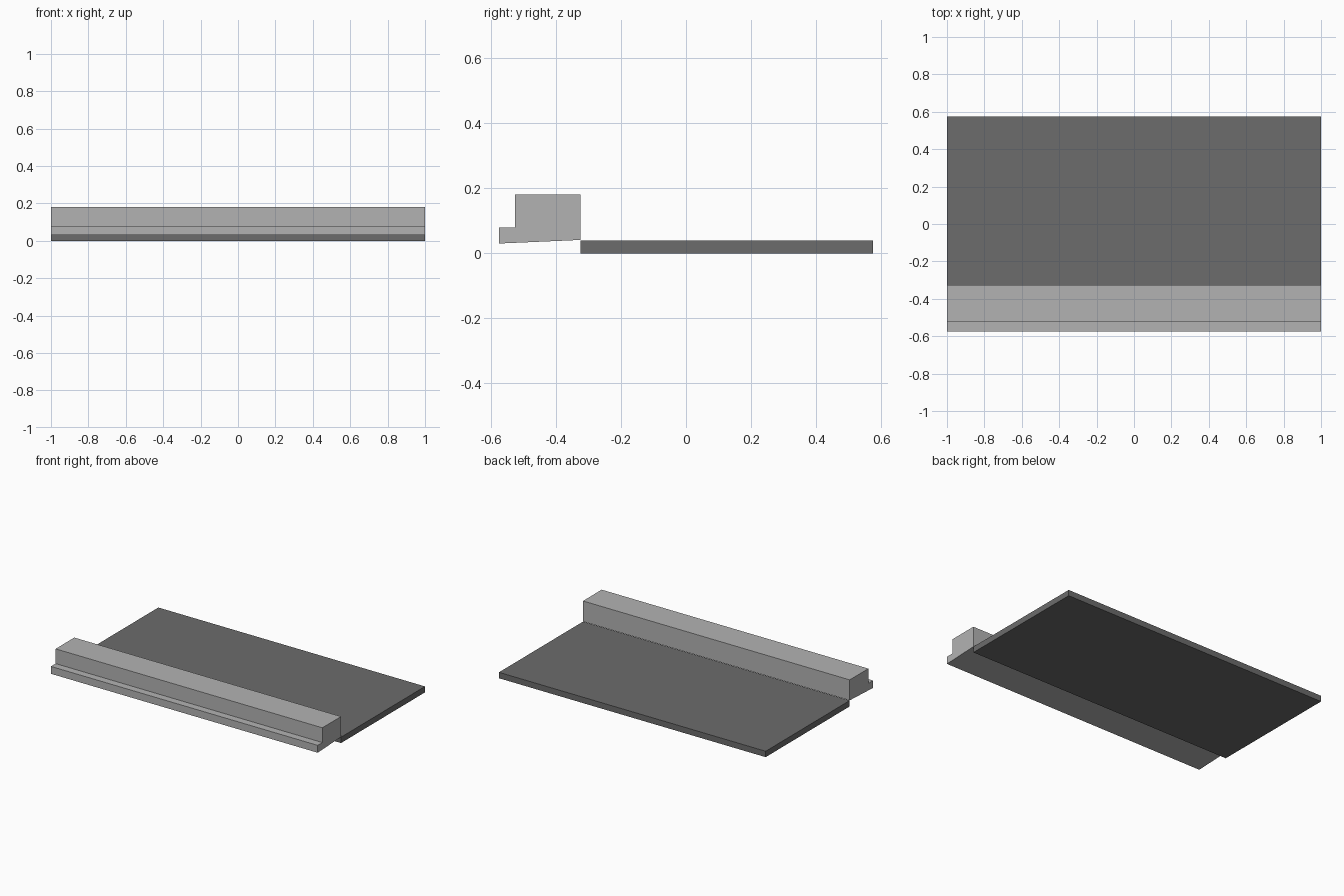
import bpy, bmesh

if "Cube" in bpy.data.objects:
    bpy.data.objects.remove(bpy.data.objects["Cube"])


def material(name, grey):
    m = bpy.data.materials.new(name)
    m.diffuse_color = (grey, grey, grey, 1.0)
    m.use_nodes = True
    m.node_tree.nodes["Principled BSDF"].inputs["Base Color"].default_value = m.diffuse_color
    return m


def extrude_along_x(name, profile, mat, half=1.0):
    """Sweep a closed (y, z) profile along x."""
    bm = bmesh.new()
    face = bm.faces.new([bm.verts.new((-half, y, z)) for y, z in profile])
    ext = bmesh.ops.extrude_face_region(bm, geom=[face])
    verts = [g for g in ext["geom"] if isinstance(g, bmesh.types.BMVert)]
    bmesh.ops.translate(bm, verts=verts, vec=(2 * half, 0, 0))
    bmesh.ops.recalc_face_normals(bm, faces=bm.faces)
    mesh = bpy.data.meshes.new(name)
    bm.to_mesh(mesh)
    bm.free()
    mesh.materials.append(mat)
    obj = bpy.data.objects.new(name, mesh)
    bpy.context.collection.objects.link(obj)
    return obj


concrete = material("light_concrete", 0.45)
asphalt = material("dark_asphalt", 0.15)

# Flat road slab
extrude_along_x("road_slab", [(-0.325, 0), (0.575, 0), (0.575, 0.04), (-0.325, 0.04)], asphalt)

# Raised kerb with a low step at the front and a slightly sloped underside
extrude_along_x("kerb", [(-0.575, 0.03), (-0.325, 0.041), (-0.325, 0.18), (-0.525, 0.18),
                         (-0.525, 0.08), (-0.575, 0.08)], concrete)
